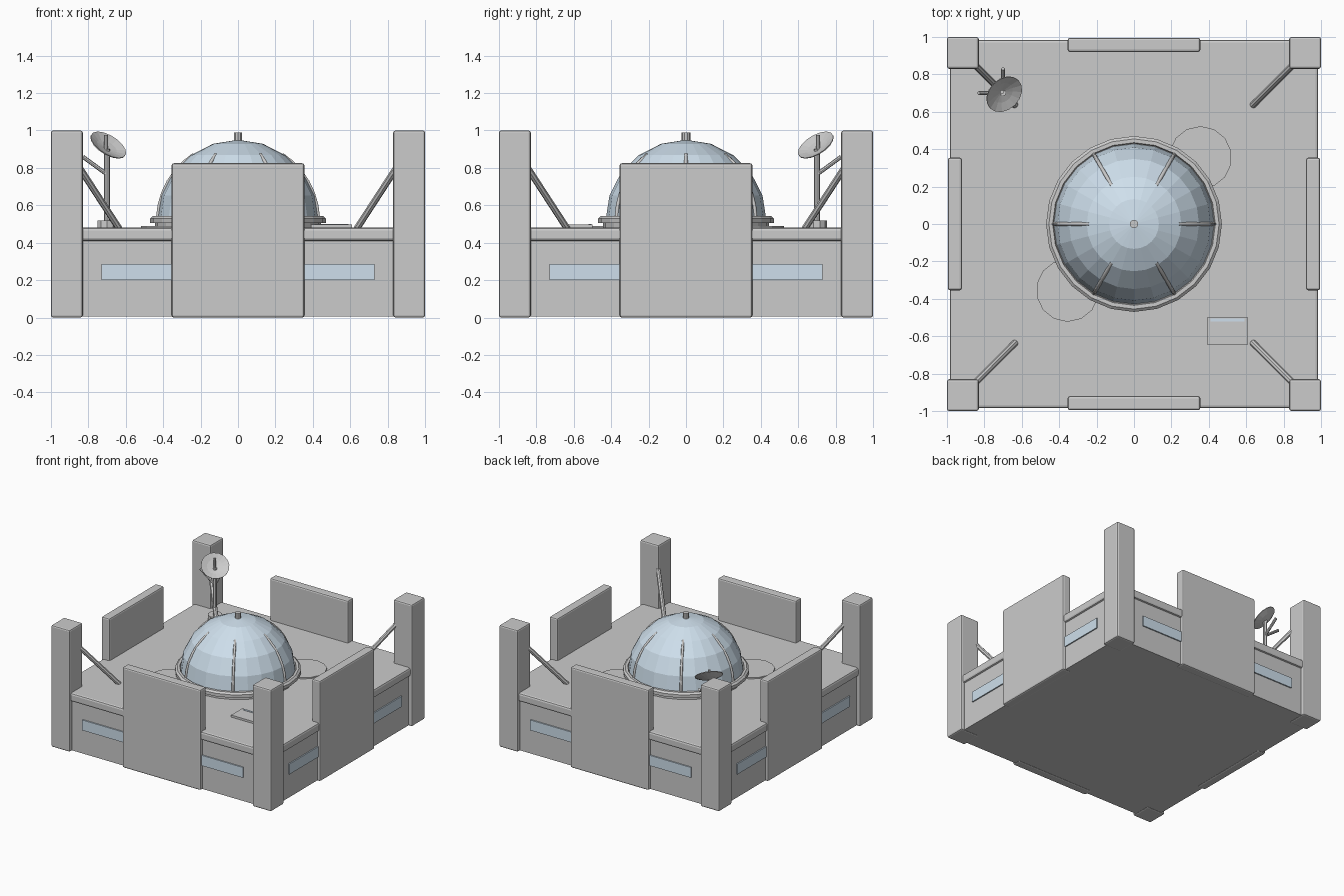
import bpy, bmesh, math
from mathutils import Vector, Matrix

if "Cube" in bpy.data.objects:
    bpy.data.objects.remove(bpy.data.objects["Cube"])

glass = bpy.data.materials.new("glass")
glass.diffuse_color = (0.62, 0.74, 0.84, 1)
glass.use_nodes = True
glass.node_tree.nodes["Principled BSDF"].inputs["Base Color"].default_value = glass.diffuse_color


def make(name, bm, mat=None):
    bmesh.ops.recalc_face_normals(bm, faces=bm.faces[:])
    me = bpy.data.meshes.new(name)
    bm.to_mesh(me)
    bm.free()
    ob = bpy.data.objects.new(name, me)
    bpy.context.collection.objects.link(ob)
    if mat:
        me.materials.append(mat)
    return ob


def box(name, lo, hi, bevel=0, mat=None, rot=0):
    lo, hi = Vector(lo), Vector(hi)
    s = hi - lo
    bm = bmesh.new()
    bmesh.ops.create_cube(bm, size=1, matrix=Matrix.Rotation(rot, 4, 'Z')
                          @ Matrix.Translation((lo + hi) / 2) @ Matrix.Diagonal((*s, 1)))
    ob = make(name, bm, mat)
    if bevel:
        m = ob.modifiers.new("bevel", 'BEVEL')
        m.width, m.segments = bevel, 2
    return ob


def rod(name, a, b, r, n=8):
    a, b = Vector(a), Vector(b)
    d = b - a
    mat = Matrix.Translation((a + b) / 2) @ d.to_track_quat('Z', 'Y').to_matrix().to_4x4()
    bm = bmesh.new()
    bmesh.ops.create_cone(bm, cap_ends=True, segments=n, radius1=r, radius2=r,
                          depth=d.length, matrix=mat)
    return make(name, bm)


def lathe(name, profile, n, mat=None, matrix=Matrix()):
    bm = bmesh.new()
    vs = [bm.verts.new((r, 0, z)) for r, z in profile]
    es = [bm.edges.new(p) for p in zip(vs, vs[1:])]
    bmesh.ops.spin(bm, geom=vs + es, cent=(0, 0, 0), axis=(0, 0, 1),
                   angle=2 * math.pi, steps=n)
    bmesh.ops.remove_doubles(bm, verts=bm.verts[:], dist=1e-4)
    bm.transform(matrix)
    return make(name, bm, mat)


# main block with overhanging cornice deck
box("base_block", (-.97, -.97, .005), (.97, .97, .44))
box("deck_cornice", (-.985, -.985, .41), (.985, .985, .48), .015)

# wall shields and window strips on each side
for i in range(4):
    a = i * math.pi / 2
    box("wall_shield", (-.355, -.995, 0), (.355, -.92, .825), .012, rot=a)
    box("window_strip", (-.73, -.98, .2), (.73, -.95, .285), mat=glass, rot=a)

# corner towers and their diagonal braces
for sx in (-1, 1):
    for sy in (-1, 1):
        xs, ys = sorted((sx * .83, sx)), sorted((sy * .83, sy))
        box("corner_tower", (xs[0], ys[0], 0), (xs[1], ys[1], 1), .012)
        rod("tower_brace", (sx * .85, sy * .85, .805), (sx * .635, sy * .635, .475), .018)

# dome with stepped collar
R, CZ = .43, .52
lathe("dome_collar", [(0, .475), (.445, .475), (.445, .505), (.47, .505), (.47, .53),
                      (.455, .543), (.435, .543), (.43, .53), (0, .53)], 24)
lathe("dome", [(R * math.cos(math.radians(t)), CZ + R * math.sin(math.radians(t)))
               for t in range(0, 91, 18)], 24, glass)
rod("dome_finial", (0, 0, .92), (0, 0, .99), .023, 10)

# curved ribs sinking into the dome
for i in range(6):
    a = i * math.pi / 3
    cu = bpy.data.curves.new("dome_rib", 'CURVE')
    cu.dimensions = '3D'
    cu.bevel_depth, cu.bevel_resolution = .01, 1
    sp = cu.splines.new('POLY')
    sp.points.add(6)
    for k, p in enumerate(sp.points):
        t = math.radians(2 + k * 9)
        r = R - .001 * k
        p.co = (r * math.cos(t) * math.cos(a), r * math.cos(t) * math.sin(a),
                CZ + r * math.sin(t), 1)
    bpy.context.collection.objects.link(bpy.data.objects.new("dome_rib", cu))

# deck discs and hatch
for s in (-1, 1):
    rod("deck_disc", (s * .355, s * .355, .47), (s * .355, s * .355, .49), .168, 14)
box("deck_hatch", (.39, -.645, .47), (.61, -.5, .497))
box("hatch_window", (.41, -.522, .48), (.59, -.505, .5), mat=glass)

# dish antenna on a braced mast
rod("mast_foot", (-.7, .7, .47), (-.7, .7, .52), .055, 10)
rod("mast", (-.7, .7, .48), (-.7, .7, .9), .016)
rod("mast_feed", (-.705, .705, .88), (-.705, .705, .975), .011)
rod("mast_strut_side", (-.7, .7, .765), (-.83, .7, .86), .011)
rod("mast_strut_back", (-.7, .7, .765), (-.7, .83, .86), .011)
aim = Vector((.468, -.468, .75)).to_track_quat('Z', 'Y').to_matrix().to_4x4()
lathe("dish", [(0, -.035), (.06, -.02), (.107, 0), (.107, .005), (.06, -.012), (0, -.025)],
      16, matrix=Matrix.Translation((-.695, .695, .92)) @ aim)
